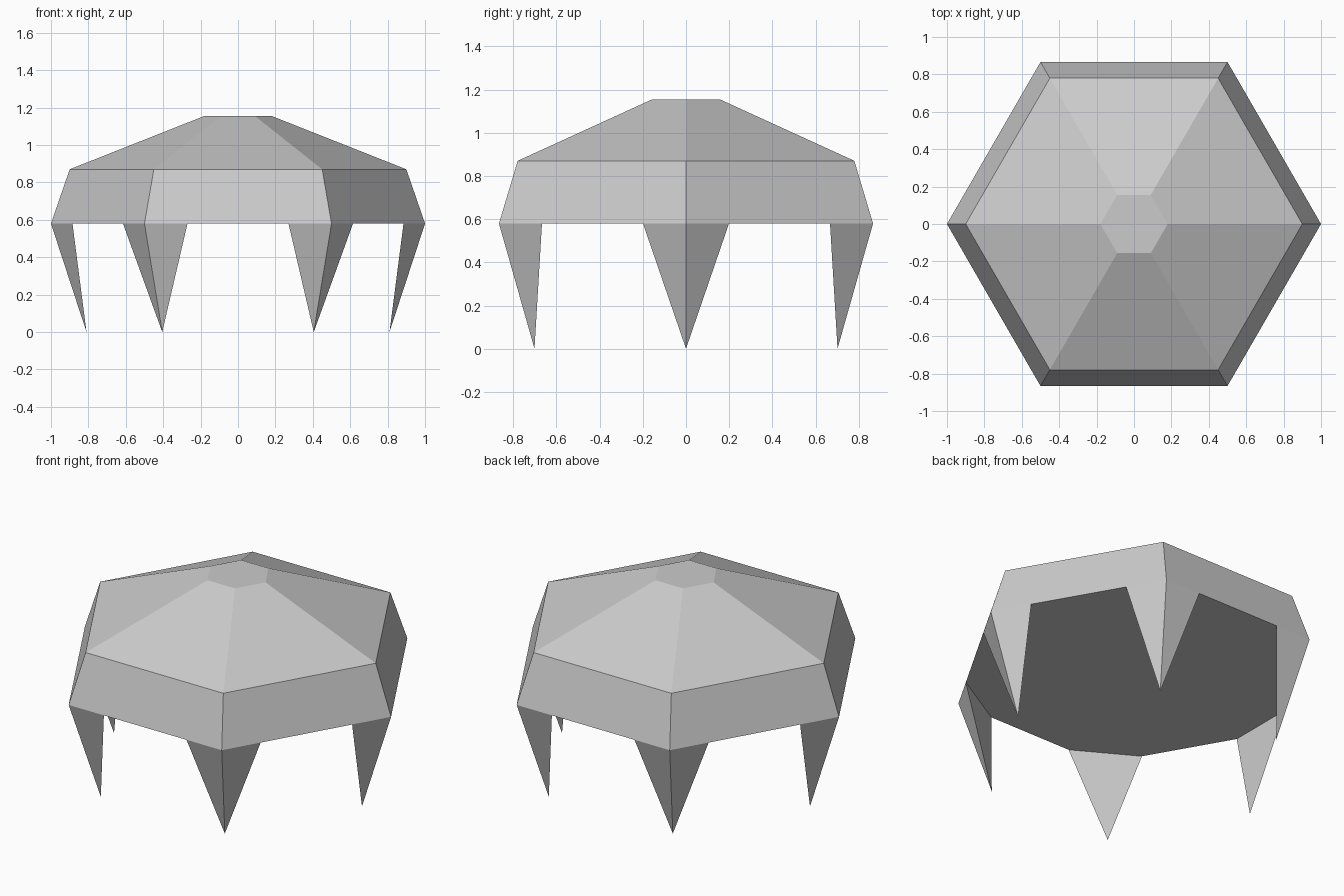
import bpy
import bmesh
from math import cos, sin, radians
from mathutils import Vector

cube = bpy.data.objects.get("Cube")
if cube:
    bpy.data.objects.remove(cube, do_unlink=True)

grey = bpy.data.materials.new("light grey")
grey.use_nodes = True
colour = (0.6, 0.6, 0.6, 1)
grey.diffuse_color = colour
grey.node_tree.nodes["Principled BSDF"].inputs["Base Color"].default_value = colour

SIDES = 6
BASE_Z = 0.58
LEG_SPREAD = 0.23


def corner(i, radius, z):
    a = radians(60 * i)
    return Vector((radius * cos(a), radius * sin(a), z))


def add_object(name, bm):
    bmesh.ops.recalc_face_normals(bm, faces=bm.faces)
    mesh = bpy.data.meshes.new(name)
    bm.to_mesh(mesh)
    bm.free()
    mesh.materials.append(grey)
    obj = bpy.data.objects.new(name, mesh)
    bpy.context.collection.objects.link(obj)
    return obj


# Dome: hexagonal rings joined into a sloped rim and a shallow roof
bm = bmesh.new()
profile = [(1.0, BASE_Z), (0.9, 0.87), (0.18, 1.155)]
rings = [[bm.verts.new(corner(i, r, z)) for i in range(SIDES)] for r, z in profile]
for low, high in zip(rings, rings[1:]):
    for i in range(SIDES):
        j = (i + 1) % SIDES
        bm.faces.new((low[i], low[j], high[j], high[i]))
bm.faces.new(rings[0])
bm.faces.new(rings[-1])
add_object("dome", bm)

# Legs: three-sided spikes under each corner, leaning inward
for i in range(SIDES):
    bm = bmesh.new()
    outer = corner(i, 1.0, BASE_Z)
    before = outer.lerp(corner(i - 1, 1.0, BASE_Z), LEG_SPREAD)
    after = outer.lerp(corner(i + 1, 1.0, BASE_Z), LEG_SPREAD)
    tip = bm.verts.new(corner(i, 0.81, 0))
    top = [bm.verts.new(p) for p in (outer, after, before)]
    for k in range(3):
        bm.faces.new((top[k], top[(k + 1) % 3], tip))
    add_object(f"leg_{i + 1}", bm)
